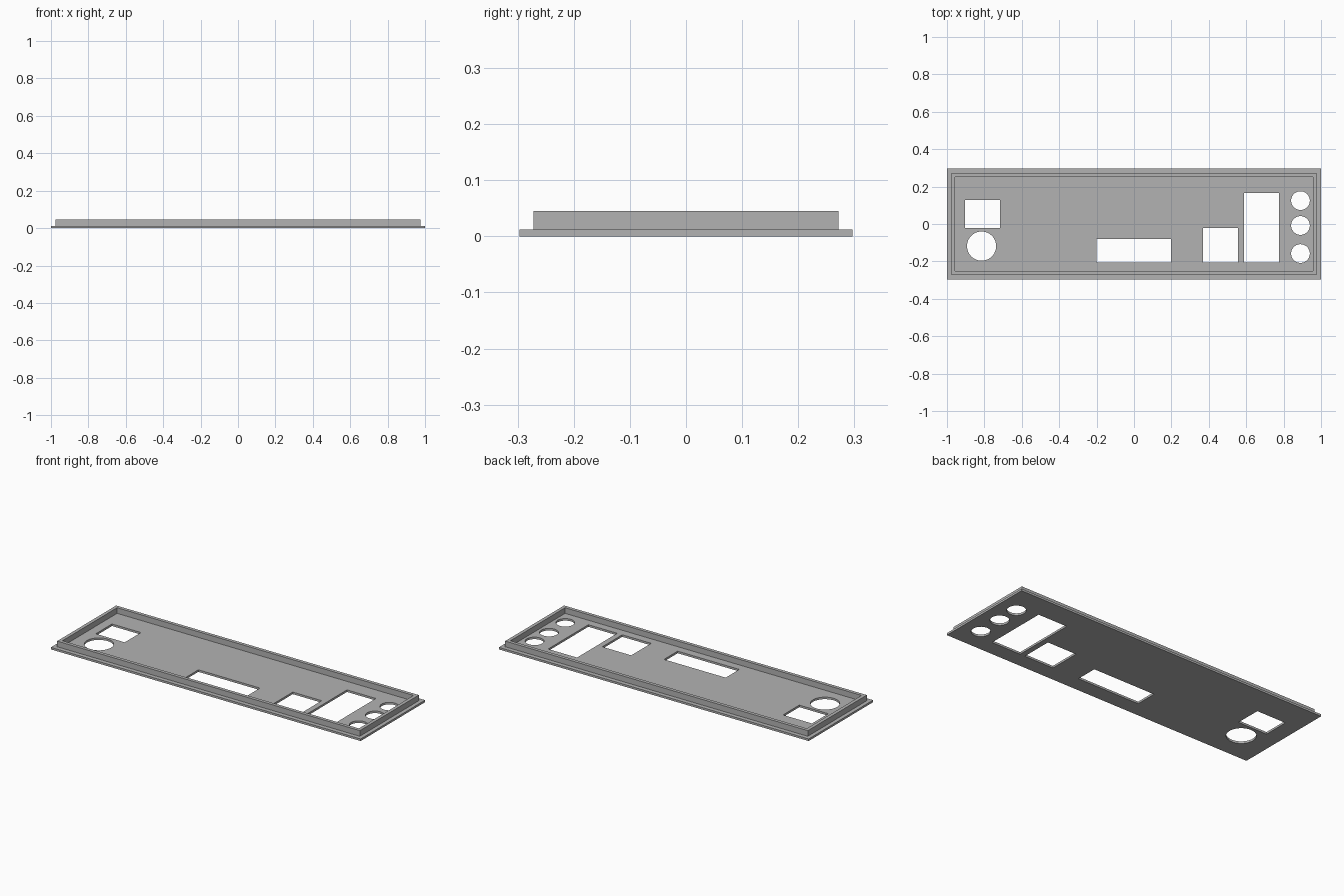
import bpy
import bmesh
from mathutils import Matrix, Vector

default = bpy.data.objects.get("Cube")
if default:
    bpy.data.objects.remove(default, do_unlink=True)

PLATE, RIM = 0.012, 0.045

# Plain grey metal
metal = bpy.data.materials.new("grey metal")
metal.use_nodes = True
grey = (0.45, 0.45, 0.45, 1)
metal.diffuse_color = grey
metal.node_tree.nodes["Principled BSDF"].inputs["Base Color"].default_value = grey


def finish(bm, name):
    bmesh.ops.recalc_face_normals(bm, faces=bm.faces)
    mesh = bpy.data.meshes.new(name)
    bm.to_mesh(mesh)
    bm.free()
    mesh.materials.append(metal)
    obj = bpy.data.objects.new(name, mesh)
    bpy.context.collection.objects.link(obj)
    return obj


# Backplate with raised rim: rectangles stacked from the underside to the inner floor
sections = [(1, 0.297, 0), (1, 0.297, PLATE), (0.977, 0.272, PLATE),
            (0.977, 0.272, RIM), (0.957, 0.252, RIM), (0.957, 0.252, PLATE)]
bm = bmesh.new()
rings = [[bm.verts.new((sx * x, sy * y, z))
          for sx, sy in ((-1, -1), (1, -1), (1, 1), (-1, 1))]
         for x, y, z in sections]
for low, high in zip(rings, rings[1:]):
    for i in range(4):
        j = (i + 1) % 4
        bm.faces.new((low[i], low[j], high[j], high[i]))
bm.faces.new(rings[0])
bm.faces.new(rings[-1])
plate = finish(bm, "port_plate")

# Openings: rectangles as x and y limits, circles as centre and radius
rectangles = [(-0.903, -0.716, -0.022, 0.128), (-0.2, 0.198, -0.206, -0.08),
              (0.369, 0.556, -0.206, -0.022), (0.588, 0.775, -0.206, 0.165)]
circles = [(-0.815, -0.118, 0.078), (0.89, 0.125, 0.05),
           (0.89, -0.008, 0.05), (0.89, -0.158, 0.05)]
bm = bmesh.new()
for x0, x1, y0, y1 in rectangles:
    place = Matrix.Translation(((x0 + x1) / 2, (y0 + y1) / 2, 0))
    size = Matrix.Diagonal((x1 - x0, y1 - y0, 0.2, 1))
    bmesh.ops.create_cube(bm, size=1, matrix=place @ size)
for x, y, r in circles:
    bmesh.ops.create_cone(bm, cap_ends=True, segments=48, radius1=r, radius2=r,
                          depth=0.2, matrix=Matrix.Translation((x, y, 0)))
cutter = finish(bm, "opening_cutter")
cutter.hide_render = True

# Cut the openings, then drop the cutter
cut = plate.modifiers.new("openings", "BOOLEAN")
cut.operation = "DIFFERENCE"
cut.solver = "EXACT"
cut.object = cutter
bpy.ops.object.select_all(action="DESELECT")
bpy.context.view_layer.objects.active = plate
plate.select_set(True)
bpy.ops.object.modifier_apply(modifier=cut.name)
bpy.data.objects.remove(cutter, do_unlink=True)
bpy.ops.object.shade_smooth_by_angle()
